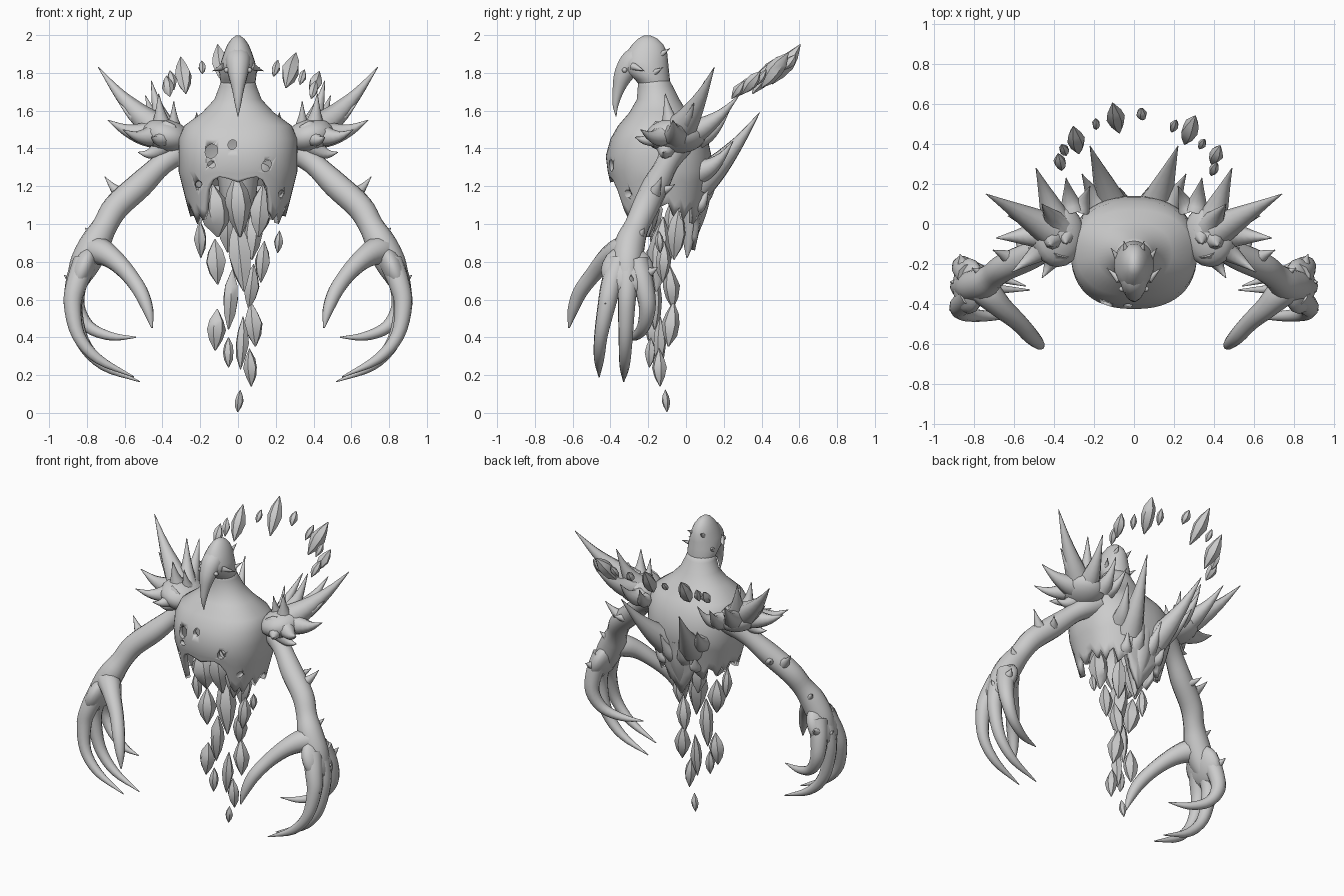
import bpy, bmesh, math, random
from mathutils import Vector, Matrix

random.seed(4)
grey = bpy.data.materials.new("stone grey")
grey.diffuse_color = (0.6, 0.6, 0.6, 1)


def finish(name, bm, angle=50, recalc=True):
    if recalc:
        bmesh.ops.recalc_face_normals(bm, faces=bm.faces[:])
    me = bpy.data.meshes.new(name)
    bm.to_mesh(me)
    bm.free()
    me.polygons.foreach_set("use_smooth", [True] * len(me.polygons))
    me.set_sharp_from_angle(angle=math.radians(angle))
    me.materials.append(grey)
    ob = bpy.data.objects.new(name, me)
    bpy.context.collection.objects.link(ob)
    return ob


def skin(bm, rings, caps=True):
    """Join rings of points with quads."""
    vs = [[bm.verts.new(p) for p in r] for r in rings]
    n = len(vs[0])
    for a, b in zip(vs, vs[1:]):
        for j in range(n):
            k = (j + 1) % n
            bm.faces.new((a[j], b[j], b[k], a[k]))
    if caps:
        bm.faces.new(vs[0])
        bm.faces.new(vs[-1][::-1])


def catmull(p, steps):
    """Smooth a list of (x, y, z, radius) points."""
    p = [Vector(q) for q in p]
    p = [2 * p[0] - p[1]] + p + [2 * p[-1] - p[-2]]
    out = []
    for i in range(1, len(p) - 2):
        a, b, c, d = p[i - 1:i + 3]
        for s in range(steps):
            t = s / steps
            out.append(0.5 * (2 * b + (c - a) * t + (2 * a - 5 * b + 4 * c - d) * t * t
                              + (3 * b - a - 3 * c + d) * t ** 3))
    return out + [p[-2]]


def add_tube(bm, pts, sides=10, steps=4, side=1):
    path = catmull([(x * side, y, z, r) for x, y, z, r in pts], steps)
    pos = [q.to_3d() for q in path]
    up, last, rings = None, None, []
    for i, q in enumerate(path):
        t = (pos[min(i + 1, len(pos) - 1)] - pos[max(i - 1, 0)]).normalized()
        up = t.orthogonal().normalized() if up is None else last.rotation_difference(t) @ up
        last, w = t, t.cross(up)
        r = max(q[3], 0.002)
        rings.append([pos[i] + r * (math.cos(a) * up + math.sin(a) * w)
                      for a in (2 * math.pi * j / sides for j in range(sides))])
    skin(bm, rings)


def add_spike(bm, base, tip, r, side=1, bend=0.03):
    """Thorn with a flared foot and a slight sag before the tip."""
    b, t = Vector(base), Vector(tip)
    pts = []
    for f, k in ((0, 1), (0.3, 0.72), (0.65, 0.36), (1, 0.02)):
        p = b.lerp(t, f)
        pts.append((p.x, p.y, p.z - bend * math.sin(math.pi * f), r * k))
    add_tube(bm, pts, 8, 3, side)


def add_ball(bm, c, s, rot=Matrix(), seg=20):
    m = Matrix.Translation(c) @ rot @ Matrix.Diagonal((*s, 1))
    bmesh.ops.create_uvsphere(bm, u_segments=seg, v_segments=seg // 2, radius=1, matrix=m)


def oval(z, yf, yb, rx, n=48, power=0.85):
    """Boxy horizontal ring starting at the front."""
    ring = []
    for j in range(n):
        a = 2 * math.pi * j / n
        s, c = math.sin(a), math.cos(a)
        f = lambda v: math.copysign(abs(v) ** power, v)
        ring.append(Vector((rx * f(s), (yf + yb) / 2 - (yb - yf) / 2 * f(c), z)))
    return ring


# Torso shell: neck, chest and a ragged open lower edge
levels = [(1.80, -.25, -.11, .08), (1.73, -.255, -.07, .098), (1.66, -.26, -.035, .125),
          (1.59, -.30, .01, .19), (1.52, -.36, .07, .285), (1.45, -.40, .115, .315),
          (1.36, -.425, .135, .315), (1.28, -.415, .14, .315)]
rings = [oval(*l, power=min(1, .85 + max(0, l[0] - 1.52))) for l in levels]
hem = [1.22, 1.24, 1.25, 1.23, 1.18, 1.07, 1.02, 1.06, 1.0, 1.07, 1.11, 1.04, 1.09,
       1.11, 1.04, 1.09, 1.02, 1.07, 1.09, 1.0, 1.03, 1.06, .98, .93, .86]
for f in (0.25, 0.5, 0.75, 1):
    ring = []
    for j, p in enumerate(rings[7]):
        z = 1.28 + (hem[min(j, 48 - j)] - 1.28) * f
        k = 1 - (1.28 - z) * 0.8
        ring.append(Vector((p.x * k, -.135 + (p.y + .135) * k, z)))
    rings.append(ring)
bm = bmesh.new()
skin(bm, rings, caps=False)
torso = finish("torso", bm, recalc=False)
shell = torso.modifiers.new("thickness", "SOLIDIFY")
shell.thickness, shell.offset = 0.03, -1

# Pits eaten through the chest
bm = bmesh.new()
for x, z, r, h in ((-.14, 1.385, .035, .04), (-.03, 1.42, .025, .028), (-.14, 1.315, .022, .018),
                   (.15, 1.31, .025, .035), (-.21, 1.21, .02, .02), (.23, 1.16, .018, .028)):
    add_ball(bm, (x, -.37, z), (r, .11, h), Matrix.Rotation(.4, 4, 'Y'), 12)
pits = finish("pit_cutter", bm)
pits.hide_render = True
pits.hide_viewport = True
cut = torso.modifiers.new("pits", "BOOLEAN")
cut.object, cut.operation, cut.solver = pits, "DIFFERENCE", "EXACT"

# Head with hooked beak
bm = bmesh.new()
skin(bm, [oval(*l, n=24, power=1) for l in (
    (1.72, -.235, -.085, .085), (1.765, -.27, -.085, .095), (1.81, -.33, -.09, .1), (1.86, -.34, -.095, .09),
    (1.91, -.315, -.1, .073), (1.95, -.285, -.12, .056), (1.98, -.255, -.15, .035), (1.997, -.225, -.185, .012))])
finish("head", bm)
bm = bmesh.new()
add_tube(bm, [(0, -.22, 1.88, .065), (0, -.28, 1.86, .068), (0, -.33, 1.79, .053),
              (0, -.358, 1.71, .032), (0, -.373, 1.63, .016), (0, -.370, 1.57, .002)], 12)
finish("beak", bm)
bm = bmesh.new()
for s in (-1, 1):
    add_ball(bm, (s * .06, -.325, 1.815), (.016, .014, .014), seg=10)
finish("eyes", bm)
bm = bmesh.new()
for s in (-1, 1):
    add_spike(bm, (.07, -.28, 1.835), (.135, -.22, 1.81), .022, s, 0)
    add_spike(bm, (.08, -.17, 1.80), (.115, -.12, 1.83), .018, s, 0)
    add_spike(bm, (.04, -.13, 1.90), (.05, -.085, 1.93), .016, s, 0)
finish("head_barbs", bm)

# Limbs: arm, fingers and thumb as (x, y, z, radius) paths
arm = [(.27, -.05, 1.42, .085), (.40, -.1, 1.32, .06), (.52, -.16, 1.205, .07), (.645, -.215, 1.09, .07),
       (.705, -.26, .99, .066), (.755, -.295, .9, .08), (.81, -.31, .79, .08), (.855, -.31, .69, .055)]
digits = {
    "thumb": [(.79, -.30, .86, .07), (.73, -.35, .855, .072), (.66, -.42, .815, .056), (.58, -.49, .735, .045),
              (.515, -.56, .64, .04), (.475, -.60, .54, .028), (.455, -.62, .45, .004)],
    "front_finger": [(.81, -.35, .80, .065), (.855, -.395, .68, .056), (.875, -.42, .57, .048),
                     (.845, -.45, .41, .036), (.74, -.46, .285, .027), (.55, -.46, .19, .003)],
    "middle_finger": [(.82, -.31, .80, .065), (.86, -.31, .68, .055), (.87, -.315, .56, .046),
                      (.825, -.32, .38, .037), (.71, -.325, .25, .027), (.52, -.33, .165, .003)],
    "rear_finger": [(.82, -.26, .80, .065), (.855, -.225, .68, .055), (.855, -.205, .56, .045),
                    (.79, -.225, .455, .034), (.67, -.27, .405, .023), (.54, -.31, .40, .003)]}
# Thorns as (base, tip, radius)
shoulder = [((.42, -.03, 1.5), (.74, .15, 1.83), .085), ((.42, -.05, 1.48), (.69, -.07, 1.55), .085),
            ((.42, -.1, 1.48), (.61, -.24, 1.5), .07), ((.37, -.12, 1.49), (.46, -.27, 1.46), .07),
            ((.40, -.07, 1.5), (.42, -.11, 1.69), .07), ((.39, .02, 1.48), (.49, .28, 1.68), .075),
            ((.31, .07, 1.46), (.34, .23, 1.60), .06), ((.38, -.01, 1.5), (.46, .1, 1.76), .07),
            ((.34, -.05, 1.5), (.34, -.1, 1.65), .055), ((.38, -.1, 1.43), (.53, -.12, 1.38), .065),
            ((.44, -.02, 1.52), (.63, .04, 1.64), .06), ((.27, .07, 1.45), (.22, .19, 1.58), .05)]
back = [((.1, .07, 1.22), (.22, .39, 1.59), .09), ((.17, .08, 1.28), (.26, .25, 1.44), .065),
        ((.05, .07, 1.15), (.07, .18, 1.31), .065), ((.12, .06, 1.1), (.15, .12, 1.2), .05)]
barbs = [((.60, -.18, 1.14), (.705, -.13, 1.25), .05), ((.54, -.14, 1.18), (.60, -.06, 1.21), .04),
         ((.74, -.26, .93), (.81, -.22, .98), .045), ((.84, -.24, .74), (.87, -.15, .77), .055),
         ((.85, -.29, .69), (.92, -.29, .73), .045), ((.86, -.41, .6), (.925, -.43, .58), .04)]
for s, label in ((1, "left"), (-1, "right")):
    bm = bmesh.new()
    add_tube(bm, arm, 14, 4, s)
    finish(label + "_arm", bm)
    bm = bmesh.new()
    add_ball(bm, (s * .825, -.31, .755), (.065, .14, .14), Matrix.Rotation(-s * .4, 4, 'Y'))
    finish(label + "_palm", bm)
    for name, pts in digits.items():
        bm = bmesh.new()
        add_tube(bm, pts, 10, 4, s)
        finish(label + "_" + name, bm)
    bm = bmesh.new()
    add_ball(bm, (s * .38, -.055, 1.465), (.135, .16, .09), Matrix.Rotation(-s * .25, 4, 'Y'))
    finish(label + "_shoulder", bm)
    for name, group in (("shoulder_thorns", shoulder), ("back_thorns", back), ("arm_barbs", barbs)):
        bm = bmesh.new()
        for base, tip, r in group:
            add_spike(bm, base, tip, r, s, .01 if group is barbs else .03)
        finish(label + "_" + name, bm)

# Pointed tail under the back
bm = bmesh.new()
add_tube(bm, [(0, .03, 1.25, .11), (0, .035, 1.1, .085), (0, .02, .95, .045), (0, .005, .82, .003)], 8)
finish("tail_point", bm)


def crystal(name, c, half, r, lean=(0, 0, 1)):
    """Uneven six-sided shard."""
    ax = (Vector(lean) + Vector((random.uniform(-.12, .12), random.uniform(-.12, .12), 0))).normalized()
    u = ax.orthogonal().normalized()
    w = ax.cross(u)
    turn, rings = random.random() * 6, []
    for h, k in ((-1, .08), (-.5, .78), (0, 1.05), (.45, .8), (1, .06)):
        rings.append([Vector(c) + ax * h * half + r * k * random.uniform(.88, 1.12)
                      * (math.cos(a) * u + math.sin(a) * w)
                      for a in (turn + j * math.pi / 3 for j in range(6))])
    bm = bmesh.new()
    skin(bm, rings)
    finish(name, bm, 40)


# Shards hanging beneath the torso: x, y, z, half length, radius
hanging = [(0, -.2, 1.1, .17, .065), (.12, -.2, 1.07, .14, .06), (-.12, -.2, 1.07, .14, .075),
           (-.2, -.16, .92, .1, .032), (-.115, -.17, .8, .12, .052), (.01, -.14, .84, .2, .06),
           (.13, -.12, .8, .11, .04), (.215, -.14, .905, .06, .023), (-.04, -.17, .6, .16, .043),
           (.07, -.08, .67, .12, .042), (.08, -.08, .47, .12, .047), (-.115, -.17, .44, .11, .046),
           (-.05, -.19, .32, .08, .028), (.02, -.14, .37, .14, .034), (.065, -.14, .24, .1, .036),
           (.005, -.105, .063, .06, .022), (-.05, -.06, 1.0, .15, .06), (.08, -.05, .95, .14, .05)]
for x, y, z, h, r in hanging:
    crystal("hanging_shard", (x, y, z), h, r)

# Floating arc of shards behind the head: x, y, half length, radius
halo = [(-.09, .53, .13, .042), (.04, .55, .05, .026), (-.19, .5, .045, .02), (-.29, .42, .12, .042),
        (-.37, .31, .07, .03), (-.35, .37, .06, .024), (.2, .49, .055, .022), (.28, .47, .12, .044),
        (.34, .4, .05, .02), (.41, .345, .08, .034), (.4, .275, .06, .024)]
for x, y, h, r in halo:
    crystal("halo_shard", (x, y, 1.565 + .53 * y), h, r, (x * .6, .55, .8))
